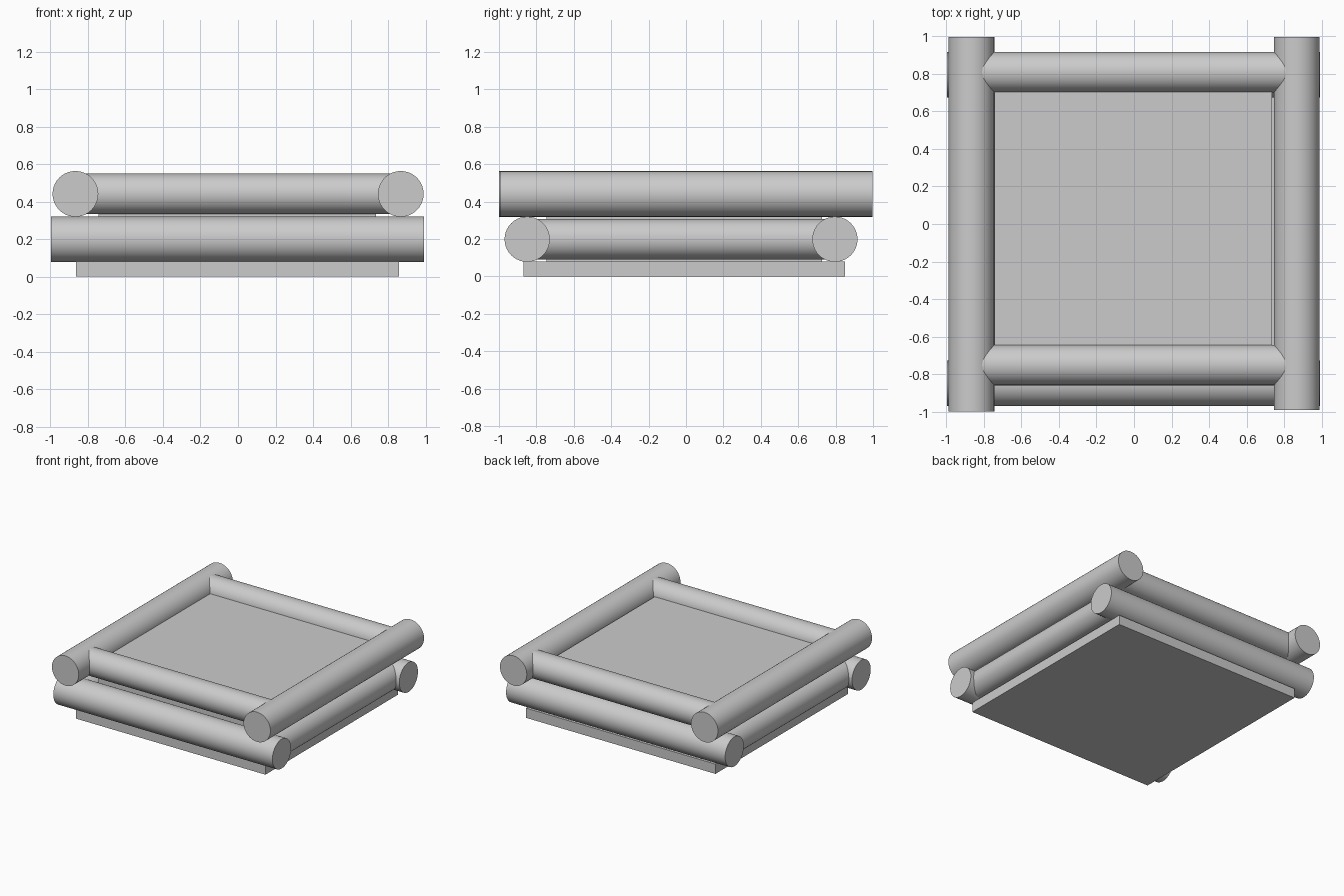
import bpy
from math import pi

if "Cube" in bpy.data.objects:
    bpy.data.objects.remove(bpy.data.objects["Cube"])


def box(name, x0, x1, y0, y1, z0, z1):
    bpy.ops.mesh.primitive_cube_add(size=1, location=((x0 + x1) / 2, (y0 + y1) / 2, (z0 + z1) / 2))
    ob = bpy.context.object
    ob.name = name
    ob.scale = (x1 - x0, y1 - y0, z1 - z0)
    bpy.ops.object.transform_apply(location=False, rotation=False, scale=True)


def log(name, axis, offset, z, radius, start, end):
    """Round log lying along x or y, offset sideways on the other axis."""
    mid = (start + end) / 2
    along_x = axis == 'X'
    bpy.ops.mesh.primitive_cylinder_add(
        vertices=40, radius=radius, depth=end - start,
        location=(mid, offset, z) if along_x else (offset, mid, z),
        rotation=(0, pi / 2, 0) if along_x else (pi / 2, 0, 0))
    bpy.context.object.name = name
    bpy.ops.object.shade_smooth_by_angle(angle=pi / 6)


THICK, THIN = 0.121, 0.108
LOW_Z, HIGH_Z = 0.199, 0.441

# Base slab and the raised inner filling
box("base_slab", -0.863, 0.858, -0.87, 0.85, 0, 0.08)
box("inner_filling", -0.745, 0.736, -0.745, 0.726, 0.08, 0.455)

# Lower course: long logs along x, thinner cross logs butting into them
for side, y in (("front", -0.849), ("back", 0.796)):
    log("lower_log_" + side, 'X', y, LOW_Z, THICK, -0.997, 0.991)
for side, x in (("left", -0.86), ("right", 0.855)):
    log("lower_cross_log_" + side, 'Y', x, LOW_Z, THIN, -0.83, 0.78)

# Upper course: long logs along y, thinner cross logs butting into them
for side, x, y0 in (("left", -0.867, -1.0), ("right", 0.868, -0.993)):
    log("upper_log_" + side, 'Y', x, HIGH_Z, THICK + 0.001, y0, 0.998)
for side, y in (("front", -0.752), ("back", 0.81)):
    log("upper_cross_log_" + side, 'X', y, HIGH_Z, THIN, -0.84, 0.84)
